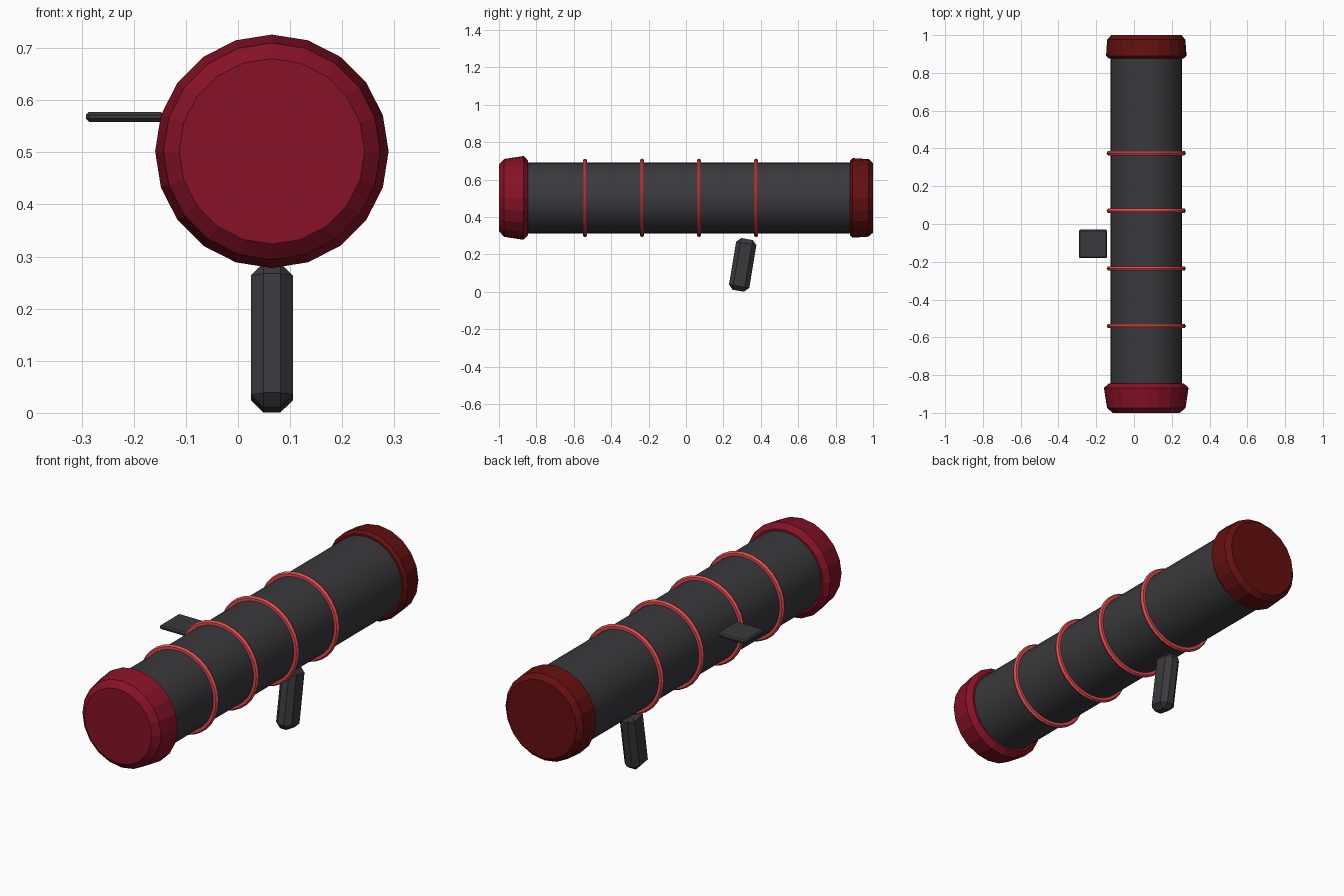
import bpy, bmesh, math
from mathutils import Matrix

if "Cube" in bpy.data.objects:
    bpy.data.objects.remove(bpy.data.objects["Cube"])

AX, AZ = 0.065, 0.502  # tube axis position


def mat(name, rgb):
    m = bpy.data.materials.new(name)
    m.diffuse_color = (*rgb, 1)
    m.use_nodes = True
    m.node_tree.nodes["Principled BSDF"].inputs["Base Color"].default_value = m.diffuse_color
    return m


CHARCOAL = mat("charcoal", (0.042, 0.042, 0.048))
CRIMSON = mat("crimson", (0.24, 0.006, 0.019))
MAROON = mat("maroon", (0.13, 0.005, 0.005))
RED = mat("bright red", (0.75, 0.07, 0.08))


def finish(bm, name, material):
    bmesh.ops.recalc_face_normals(bm, faces=bm.faces)
    me = bpy.data.meshes.new(name)
    bm.to_mesh(me)
    bm.free()
    me.materials.append(material)
    ob = bpy.data.objects.new(name, me)
    bpy.context.collection.objects.link(ob)
    return ob


def lathe(name, profile, sides, material, closed=False, smooth=False):
    """Revolve (radius, y) points about the tube axis."""
    bm = bmesh.new()
    rings = []
    for r, y in profile:
        rings.append([bm.verts.new((AX + r * math.cos(2 * math.pi * i / sides), y,
                                    AZ + r * math.sin(2 * math.pi * i / sides)))
                      for i in range(sides)])
    pairs = list(zip(rings, rings[1:]))
    if closed:
        pairs.append((rings[-1], rings[0]))
    else:
        bm.faces.new(rings[0])
        bm.faces.new(rings[-1])
    for a, b in pairs:
        for i in range(sides):
            j = (i + 1) % sides
            f = bm.faces.new((a[i], a[j], b[j], b[i]))
            f.smooth = smooth
    return finish(bm, name, material)


def box(name, size, loc, bevel, material, tilt=0):
    bm = bmesh.new()
    bmesh.ops.create_cube(bm, size=1, matrix=Matrix.Diagonal((*size, 1)))
    bmesh.ops.bevel(bm, geom=bm.edges[:], offset=bevel, segments=1, affect='EDGES')
    bm.transform(Matrix.Translation(loc) @ Matrix.Rotation(tilt, 4, 'X'))
    return finish(bm, name, material)


# main barrel
lathe("barrel", [(0.19, -0.9), (0.19, 0.95)], 32, CHARCOAL, smooth=True)

# end caps
lathe("front_cap", [(0.178, -1), (0.208, -0.973), (0.224, -0.868), (0.2, -0.845)], 20, CRIMSON)
lathe("rear_cap", [(0.2, 0.877), (0.213, 0.89), (0.207, 0.977), (0.185, 1)], 20, MAROON)

# four raised bands
for k in range(4):
    y = -0.54 + 0.305 * k
    section = [(0.197 + 0.013 * math.cos(a * math.pi / 3), y + 0.013 * math.sin(a * math.pi / 3))
               for a in range(6)]
    lathe(f"band_{k + 1}", section, 32, RED, closed=True)

# tilted grip and side sight plate
box("grip", (0.081, 0.11, 0.28), (AX, 0.303, 0.144), 0.024, CHARCOAL, math.radians(-9.5))
box("sight_plate", (0.15, 0.15, 0.019), (-0.217, -0.105, 0.568), 0.006, CHARCOAL)
